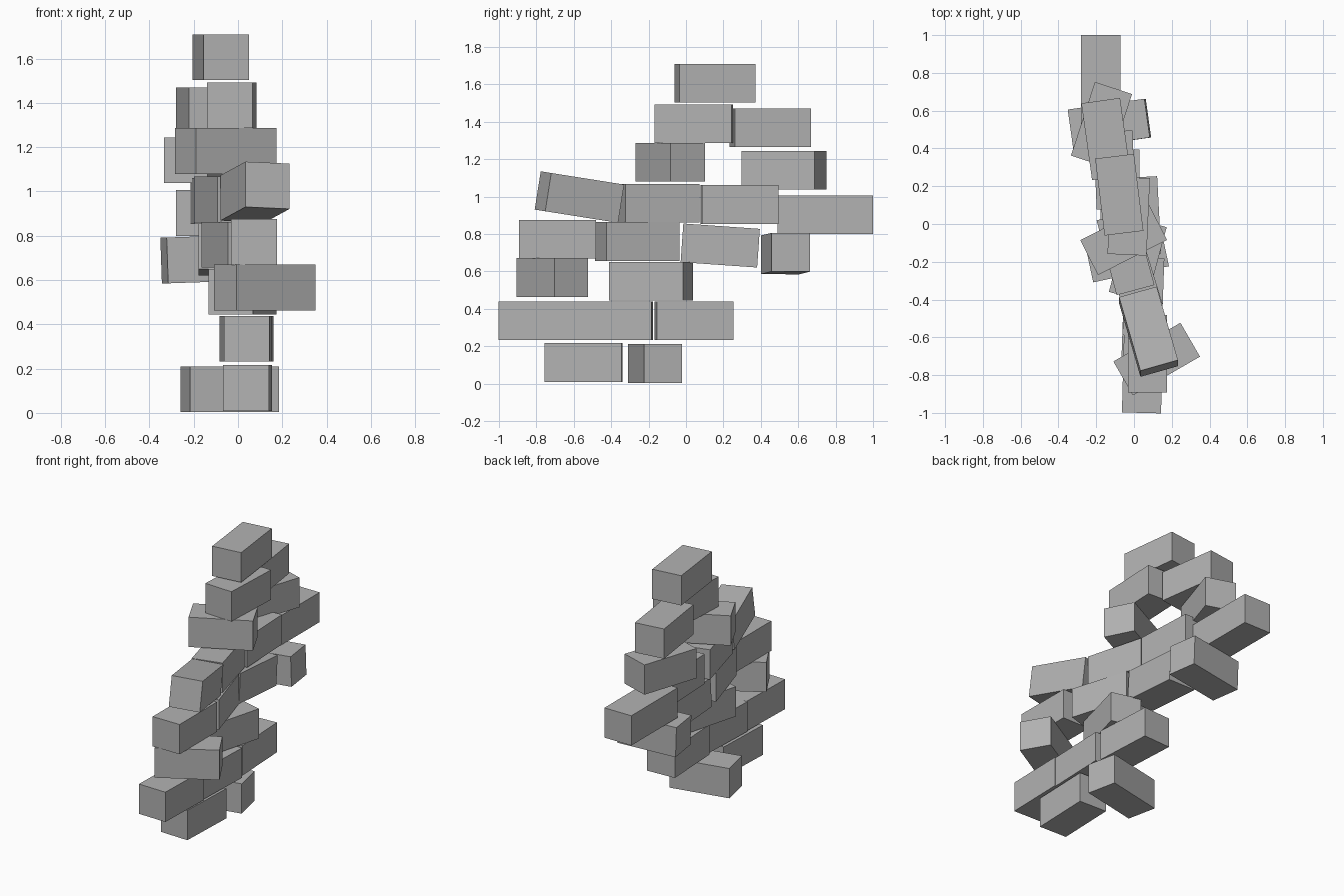
import bpy
from math import radians
from mathutils import Matrix, Vector

cube = bpy.data.objects.get("Cube")
if cube:
    bpy.data.objects.remove(cube, do_unlink=True)

WIDTH, LENGTH, HEIGHT = 0.207, 0.41, 0.207

# One plain grey for the whole pile
grey = bpy.data.materials.new("stone_grey")
grey.use_nodes = True
colour = (0.45, 0.45, 0.45, 1)
grey.diffuse_color = colour
grey.node_tree.nodes["Principled BSDF"].inputs["Base Color"].default_value = colour


def block(name, x, y, z, turn=0, pitch=0, roll=0, length=LENGTH):
    """A block lying along y, turned about z, then tipped about x and y."""
    bpy.ops.mesh.primitive_cube_add(size=1)
    ob = bpy.context.object
    ob.name = name
    spin = (Matrix.Rotation(radians(pitch), 4, 'X')
            @ Matrix.Rotation(radians(roll), 4, 'Y')
            @ Matrix.Rotation(radians(turn), 4, 'Z'))
    ob.data.transform(spin @ Matrix.Diagonal((WIDTH, length, HEIGHT, 1)))
    ob.location = Vector((x, y, z))
    ob.data.materials.append(grey)


# Ground course
block("base_block_front", 0.043, -0.547, 0.113, turn=-2)
block("base_block_cross", -0.037, -0.165, 0.107, turn=-78)

# Second course: a straight row of three
block("row_block_front", 0.045, -0.795, 0.335, turn=-1.5)
block("row_block_middle", 0.05, -0.385, 0.335, turn=-2)
block("row_block_back", 0.03, 0.043, 0.335, turn=3)

# Third course
block("third_block_front", 0.12, -0.715, 0.567, turn=-60)
block("third_block_middle", 0.02, -0.188, 0.547, turn=-15)
block("third_block_back", -0.13, 0.532, 0.695, turn=-82, roll=-2)

# Fourth course
block("fourth_block_front", 0.072, -0.687, 0.772)
block("fourth_block_middle", -0.007, -0.26, 0.759, turn=17)
block("fourth_block_back", -0.075, 0.183, 0.738, pitch=-4)

# Fifth course, with the long overhanging block at the back
block("fifth_block_front", 0.077, -0.57, 0.997, turn=16, pitch=-9)
block("fifth_block_middle", -0.045, -0.152, 0.964, turn=15)
block("fifth_block_back", -0.103, 0.286, 0.957, turn=2.5)
block("overhang_block", -0.176, 0.745, 0.902, length=0.51)

# Sixth course
block("sixth_block_front", -0.055, -0.085, 1.183, turn=-63)
block("sixth_block_back", -0.172, 0.525, 1.141, turn=-18)

# Seventh course and the top
block("seventh_block_front", -0.028, 0.042, 1.389, turn=-2.5)
block("seventh_block_back", -0.148, 0.45, 1.367, turn=8)
block("top_block", -0.078, 0.155, 1.606, turn=7)
